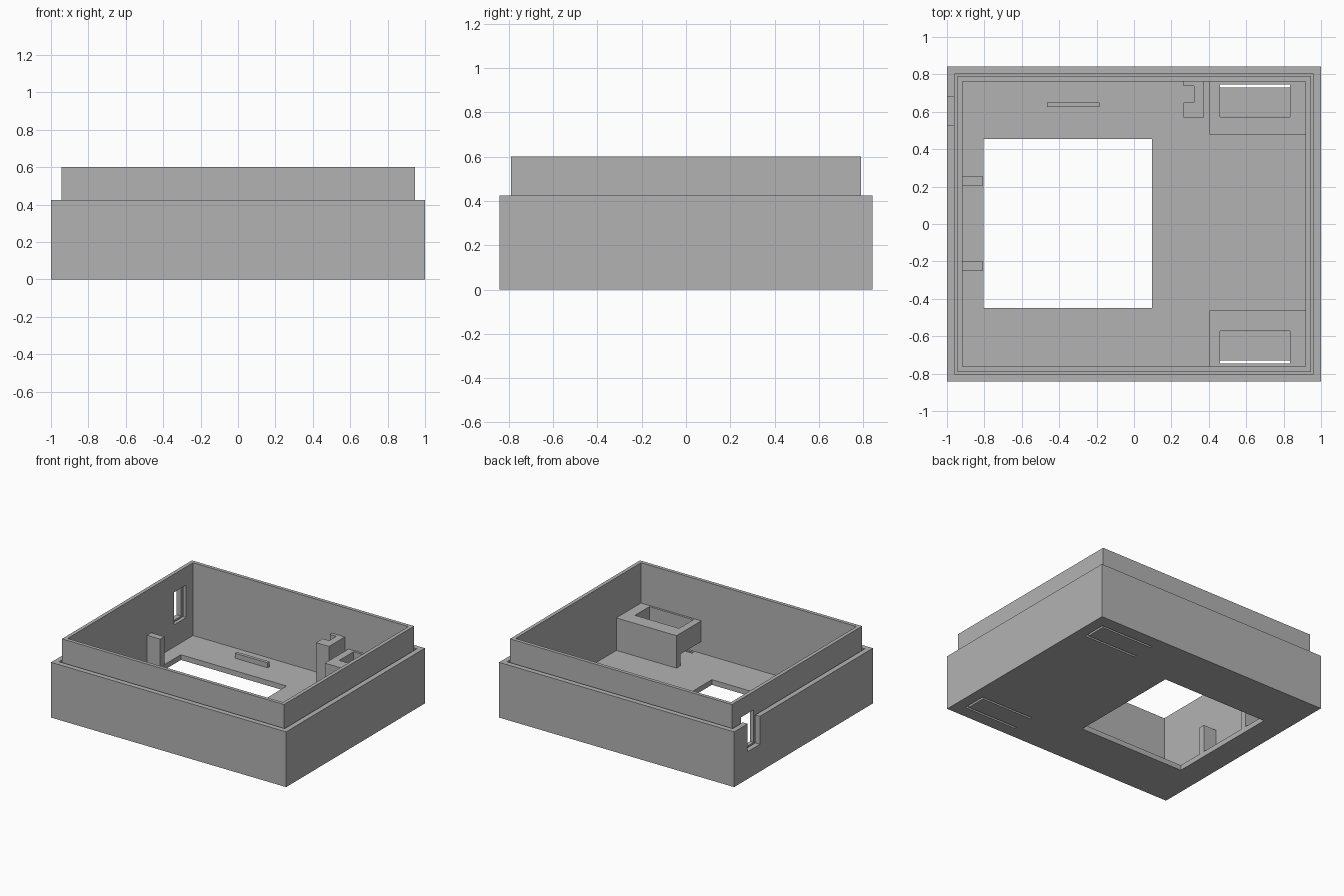
import bpy
import bmesh

cube = bpy.data.objects.get("Cube")
if cube:
    bpy.data.objects.remove(cube, do_unlink=True)

grey = bpy.data.materials.new("plain grey")
grey.use_nodes = True
colour = (0.45, 0.45, 0.45, 1)
grey.diffuse_color = colour
grey.node_tree.nodes["Principled BSDF"].inputs["Base Color"].default_value = colour


def prism(name, outline, z0, z1):
    """Extrude a flat outline from z0 up to z1."""
    bm = bmesh.new()
    face = bm.faces.new([bm.verts.new((x, y, z0)) for x, y in outline])
    top = bmesh.ops.extrude_face_region(bm, geom=[face])["geom"]
    verts = [v for v in top if isinstance(v, bmesh.types.BMVert)]
    bmesh.ops.translate(bm, verts=verts, vec=(0, 0, z1 - z0))
    bmesh.ops.recalc_face_normals(bm, faces=bm.faces)
    mesh = bpy.data.meshes.new(name)
    bm.to_mesh(mesh)
    bm.free()
    mesh.materials.append(grey)
    obj = bpy.data.objects.new(name, mesh)
    bpy.context.collection.objects.link(obj)
    return obj


def box(name, x0, x1, y0, y1, z0, z1):
    return prism(name, [(x0, y0), (x1, y0), (x1, y1), (x0, y1)], z0, z1)


def cut(obj, cutters):
    """Subtract the cutters, bake the result and drop the cutters."""
    for cutter in cutters:
        cutter.hide_render = True
        mod = obj.modifiers.new("cut", "BOOLEAN")
        mod.operation = "DIFFERENCE"
        mod.solver = "EXACT"
        mod.object = cutter
    bpy.context.view_layer.update()
    graph = bpy.context.evaluated_depsgraph_get()
    baked = bpy.data.meshes.new_from_object(obj.evaluated_get(graph))
    obj.modifiers.clear()
    obj.data = baked
    for cutter in cutters:
        bpy.data.objects.remove(cutter, do_unlink=True)


FLOOR = 0.04
IN_X, IN_Y = 0.917, 0.763


def side_slot():
    return box("slot_cutter", -1.1, -0.85, 0.53, 0.68, 0.21, 0.46)


def tongue_slot(side):
    """U-shaped gap that frees a springy tongue in the floor."""
    x0, x1, y0, y1, w = 0.46, 0.915, 0.558, 0.747, 0.017
    pts = [(x0, y0), (x1, y0), (x1, y1), (x0, y1),
           (x0, y1 - w), (x1 - w, y1 - w), (x1 - w, y0 + w), (x0, y0 + w)]
    return prism("tongue_cutter", [(x, side * y) for x, y in pts], -0.1, 0.1)


# Outer tray with floor window, side slot and tongue gaps
tray = box("outer_tray", -1, 1, -0.843, 0.843, 0, 0.425)
cut(tray, [
    box("cavity_cutter", -0.96, 0.96, -0.803, 0.803, FLOOR, 1),
    box("window_cutter", -0.805, 0.095, -0.45, 0.455, -0.1, 0.2),
    side_slot(), tongue_slot(1), tongue_slot(-1),
])

# Raised inner frame standing on the floor
frame = box("inner_frame", -0.945, 0.945, -0.79, 0.79, FLOOR - 0.005, 0.6)
cut(frame, [box("frame_cutter", -IN_X, IN_X, -IN_Y, IN_Y, -0.1, 1), side_slot()])

# Raised guides over the two tongues, open underneath
for label, side, edge in (("back", 1, 0.478), ("front", -1, 0.463)):
    def span(a, b):
        return sorted((side * a, side * b))
    guide = box(label + "_button_guide", 0.405, IN_X + 0.005,
                *span(edge, IN_Y + 0.005), FLOOR - 0.005, 0.29)
    cut(guide, [
        box("pocket_cutter", 0.46, 0.835, *span(0.573, 0.747), -0.1, 1),
        box("underpass_cutter", 0.3, 1.1, *span(edge + 0.05, 0.9), -0.1, 0.13),
    ])

# Notched post against the back wall
prism("notched_post", [(0.265, 0.57), (0.375, 0.57), (0.375, 0.768), (0.265, 0.768),
                       (0.265, 0.737), (0.32, 0.737), (0.32, 0.65), (0.265, 0.65)],
      FLOOR - 0.005, 0.375)

# Low locating rail
box("floor_rail", -0.465, -0.185, 0.625, 0.65, FLOOR - 0.005, 0.078)

# Pair of tabs beside the window
for label, y in (("back", 0.23), ("front", -0.225)):
    box(label + "_tab", -IN_X - 0.005, -0.806, y - 0.025, y + 0.025, FLOOR - 0.005, 0.255)
